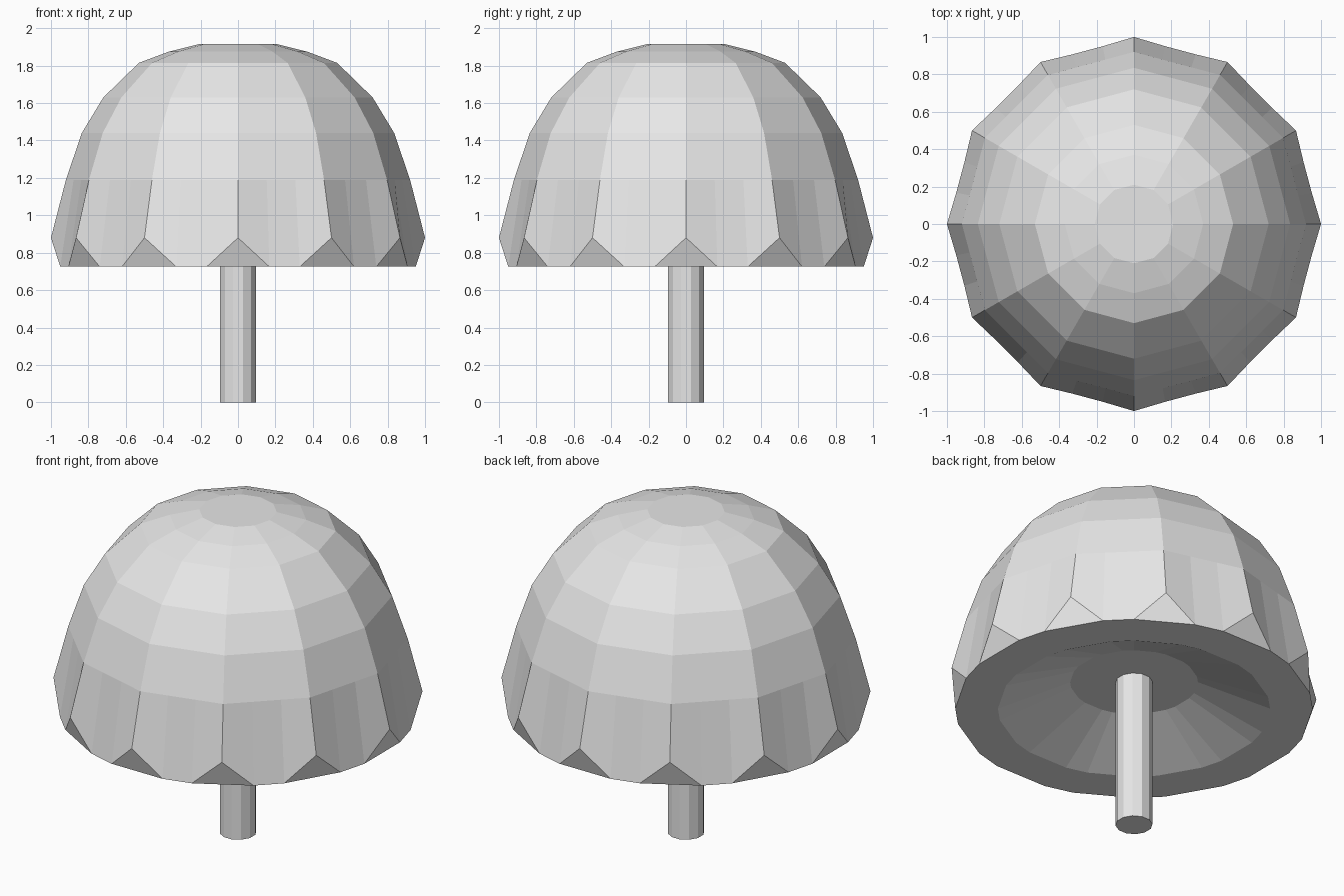
import bpy
import bmesh
from math import cos, sin, radians
from mathutils import Vector

if "Cube" in bpy.data.objects:
    bpy.data.objects.remove(bpy.data.objects["Cube"], do_unlink=True)

SIDES = 12
STEP = 360 / SIDES

grey = bpy.data.materials.new("light_grey")
grey.use_nodes = True
grey.diffuse_color = (0.8, 0.8, 0.8, 1)
grey.node_tree.nodes["Principled BSDF"].inputs["Base Color"].default_value = (0.8, 0.8, 0.8, 1)


def polar(radius, degrees, z):
    a = radians(degrees)
    return Vector((radius * cos(a), radius * sin(a), z))


def ring(bm, radius, z, angles):
    return [bm.verts.new(polar(radius, a, z)) for a in angles]


def bridge(bm, low, high):
    n = len(low)
    for i in range(n):
        j = (i + 1) % n
        bm.faces.new((low[i], low[j], high[j], high[i]))


def finish(bm, name):
    bmesh.ops.recalc_face_normals(bm, faces=bm.faces)
    mesh = bpy.data.meshes.new(name)
    bm.to_mesh(mesh)
    bm.free()
    mesh.materials.append(grey)
    obj = bpy.data.objects.new(name, mesh)
    bpy.context.collection.objects.link(obj)
    return obj


# Domed cap: rib corners every 30 degrees, two rim points between ribs
bm = bmesh.new()
corners = [i * STEP for i in range(SIDES)]
rim_angles = [a + d for a in corners for d in (STEP / 3, STEP * 2 / 3)]

# Upper faceted dome
profile = [(0.92, 1.19), (0.835, 1.44), (0.72, 1.63), (0.53, 1.815), (0.37, 1.875), (0.21, 1.915)]
rings = [ring(bm, r, z, corners) for r, z in profile]
for low, high in zip(rings[1:], rings[2:]):
    bridge(bm, low, high)
bm.faces.new(rings[-1])

# Lower skirt: pointed rib tips with hollowed panels between them
band, tips = rings[0], ring(bm, 1.0, 0.88, corners)
rim = ring(bm, 0.965, 0.725, rim_angles)
for i in range(SIDES):
    j = (i + 1) % SIDES
    m1 = bm.verts.new(band[i].co.lerp(band[j].co, 1 / 3))
    m2 = bm.verts.new(band[i].co.lerp(band[j].co, 2 / 3))
    r1, r2 = rim[2 * i], rim[2 * i + 1]
    bm.faces.new((band[i], m1, m2, band[j], rings[1][j], rings[1][i]))
    bm.faces.new((tips[i], r1, m1, band[i]))
    bm.faces.new((r1, r2, m2, m1))
    bm.faces.new((r2, tips[j], band[j], m2))
    bm.faces.new((rim[2 * i - 1], r1, tips[i]))

# Flat underside lip and sloping recess
lip = ring(bm, 0.735, 0.725, rim_angles)
recess = ring(bm, 0.345, 0.89, rim_angles)
bridge(bm, lip, rim)
bridge(bm, recess, lip)
bm.faces.new(recess)
finish(bm, "domed_cap")

# Straight stem
bm = bmesh.new()
stem_angles = [a + STEP / 2 for a in corners]
foot, head = ring(bm, 0.1, 0, stem_angles), ring(bm, 0.1, 0.89, stem_angles)
bridge(bm, foot, head)
bm.faces.new(foot)
bm.faces.new(head)
finish(bm, "stem")
